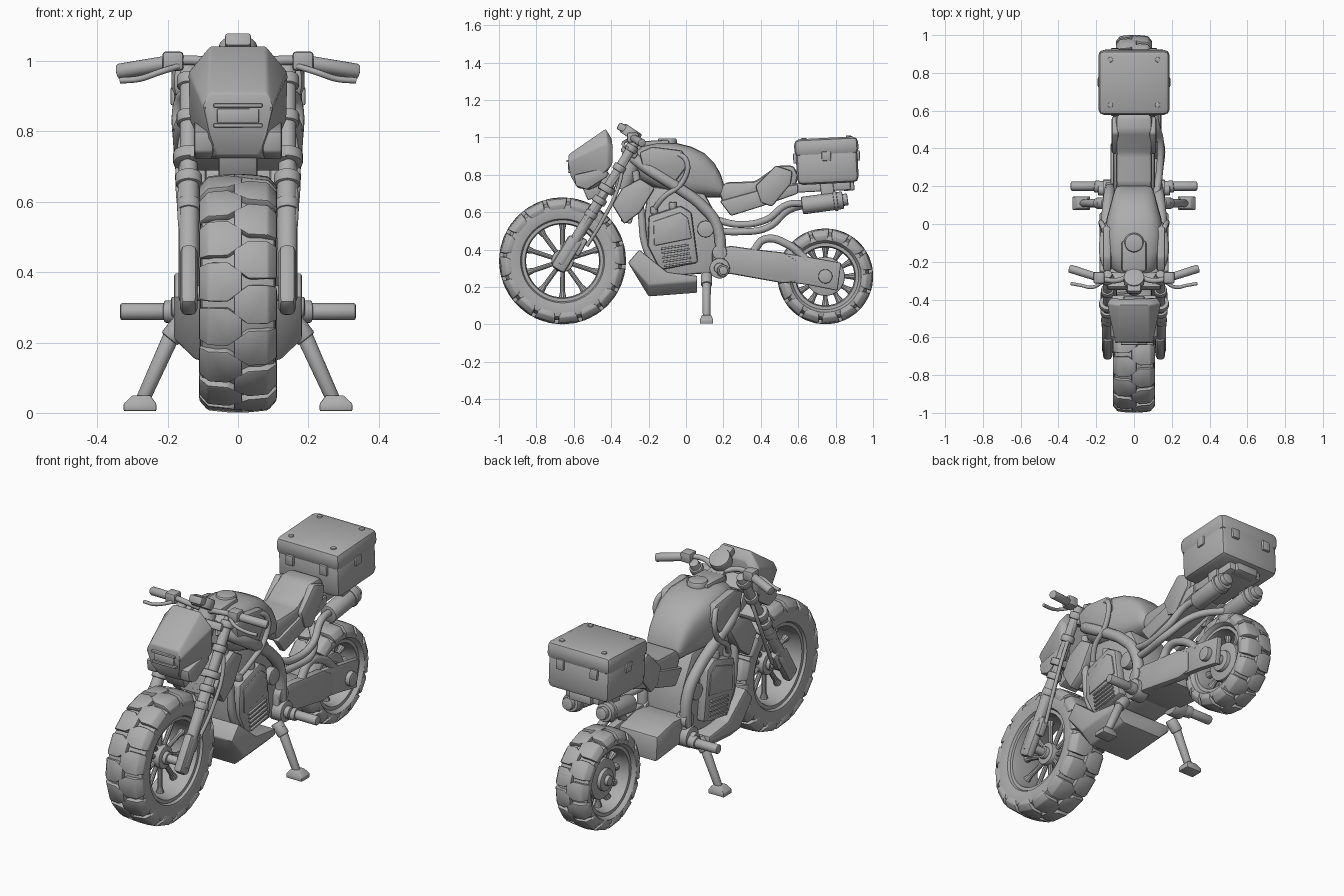
import bpy, bmesh, math
from mathutils import Matrix, Vector

cube = bpy.data.objects.get("Cube")
if cube:
    bpy.data.objects.remove(cube)

grey = bpy.data.materials.new("plain grey")
grey.use_nodes = True
COLOUR = (0.42, 0.42, 0.42, 1)
grey.diffuse_color = COLOUR
next(n for n in grey.node_tree.nodes if n.type == 'BSDF_PRINCIPLED').inputs["Base Color"].default_value = COLOUR
parts = []


def finish(name, bm, bevel=0.0, mirror=False):
    bmesh.ops.recalc_face_normals(bm, faces=bm.faces)
    if bevel:
        sharp = [e for e in bm.edges if len(e.link_faces) == 2 and e.calc_face_angle() > 0.5]
        bmesh.ops.bevel(bm, geom=sharp, offset=bevel, segments=2, profile=0.5, affect='EDGES')
    mesh = bpy.data.meshes.new(name)
    bm.to_mesh(mesh)
    bm.free()
    mesh.materials.append(grey)
    ob = bpy.data.objects.new(name, mesh)
    bpy.context.scene.collection.objects.link(ob)
    if mirror:
        ob.modifiers.new("Mirror", 'MIRROR')
    parts.append(ob)


def add_loft(bm, rings, closed=False):
    vs = [[bm.verts.new(p) for p in ring] for ring in rings]
    n = len(vs[0])
    for a, b in zip(vs, vs[1:] + vs[:1] if closed else vs[1:]):
        for i in range(n):
            j = (i + 1) % n
            bm.faces.new((a[i], a[j], b[j], b[i]))
    if not closed:
        bm.faces.new(vs[0])
        bm.faces.new(vs[-1])


def loft(name, rings, bevel=0.0, mirror=False, closed=False):
    bm = bmesh.new()
    add_loft(bm, rings, closed)
    finish(name, bm, bevel, mirror)


def prism(name, yz, x0, x1, bevel=0.01, mirror=False):
    loft(name, [[(x, y, z) for y, z in yz] for x in (x0, x1)], bevel, mirror)


def box(name, loc, size, tilt=0.0, bevel=0.008, mirror=False):
    bm = bmesh.new()
    m = Matrix.Translation(loc) @ Matrix.Rotation(tilt, 4, 'X') @ Matrix.Diagonal((*size, 1))
    bmesh.ops.create_cube(bm, size=1, matrix=m)
    finish(name, bm, bevel, mirror)


def add_tube(bm, a, b, r, r2=None, n=20):
    a, b = Vector(a), Vector(b)
    d = b - a
    m = Matrix.Translation((a + b) / 2) @ d.to_track_quat('Z', 'Y').to_matrix().to_4x4()
    bmesh.ops.create_cone(bm, cap_ends=True, segments=n, radius1=r, radius2=r if r2 is None else r2,
                          depth=d.length, matrix=m)


def tube(name, a, b, r, r2=None, mirror=False, bevel=0.006):
    bm = bmesh.new()
    add_tube(bm, a, b, r, r2)
    finish(name, bm, bevel, mirror)


SIDES = {"left": 1, "right": -1}


def pipe(name, path, r, sides=("left", "right")):
    for side in sides:
        cu = bpy.data.curves.new(f"{side}_{name}", 'CURVE')
        cu.dimensions, cu.bevel_depth, cu.use_fill_caps = '3D', r, True
        cu.bevel_resolution, cu.resolution_u = 3, 6
        sp = cu.splines.new('BEZIER')
        sp.bezier_points.add(len(path) - 1)
        for bp, (x, y, z) in zip(sp.bezier_points, path):
            bp.co = (SIDES[side] * x, y, z)
            bp.handle_left_type = bp.handle_right_type = 'AUTO'
        cu.materials.append(grey)
        bpy.context.scene.collection.objects.link(bpy.data.objects.new(cu.name, cu))


# Wheels: tyre, staggered tread blocks, rim, hub and spokes
def wheel(name, y, z, R, w, opening, blocks, hub, spokes):
    def at(x, r, a):
        return (x, y + r * math.sin(a), z - r * math.cos(a))

    def revolve(part, prof):
        loft(f"{name}_{part}", [[at(x, r, k * math.tau / 56) for x, r in prof] for k in range(56)], closed=True)
    half = [(w * .72, opening), (w * .9, opening + .01), (w, R - .065), (w * .95, R - .04), (w * .6, R - .022)]
    revolve("tyre", half + [(-x, r) for x, r in reversed(half)])
    lip = [(w * .78, opening + .006), (w * .78, opening - .014), (w * .5, opening - .02)]
    revolve("rim", lip + [(-x, r) for x, r in reversed(lip)])
    bm = bmesh.new()
    pitch = math.tau / blocks
    columns = [(-.012, R, .2), (w * .27, R, .43), (w * .8, R - .006, .43), (w + .004, R - .035, .4), (w, R - .065, .33)]
    for s in (1, -1):
        for k in range(blocks):
            c = (k + s * .25) * pitch
            rings = []
            for x, r, f in columns:
                xi, ri = (x, r - .035) if r > R - .03 else (x - .025, r - .01)
                rings.append([at(s * x, r, c + f * pitch), at(s * x, r, c - f * pitch),
                              at(s * xi, ri, c - f * pitch), at(s * xi, ri, c + f * pitch)])
            add_loft(bm, rings)
    finish(name + "_tread", bm, .006)
    bm = bmesh.new()
    for k in range(spokes):
        a = k * math.tau / spokes
        add_tube(bm, at(0, hub * .8, a), at(0, opening - .05, a), .012, .013, 10)
        add_tube(bm, at(0, opening - .052, a), at(0, opening, a), .013, .024, 10)
    finish(name + "_spokes", bm)
    tube(name + "_hub", (-.035, y, z), (.035, y, z), hub)
    tube(name + "_hub_cap", (-.055, y, z), (.055, y, z), hub * .55)


wheel("front_wheel", -.66, .34, .34, .107, .215, 16, .06, 10)
wheel("rear_wheel", .745, .257, .257, .093, .175, 14, .105, 12)
tube("front_axle", (-.16, -.66, .34), (.16, -.66, .34), .022)
tube("rear_axle", (-.075, .745, .257), (.15, .745, .257), .026)


# Front fork
def fork(t, x=.14):
    return (x, -.66 + .38 * t, .34 + .62 * t)


tube("fork_stanchion", fork(.3), fork(1.04), .025, mirror=True)
tube("fork_lower", fork(-.03), fork(.52), .029, mirror=True)
box("axle_lug", fork(.06), (.05, .085, .2), -.55, .02, True)
for t, r in ((.4, .034), (.52, .038), (.62, .045), (.8, .035), (.97, .034)):
    tube("fork_collar", fork(t - .025), fork(t + .025), r, mirror=True)
for t, name in ((.62, "lower"), (.94, "upper")):
    box(name + "_fork_bridge", fork(t, 0), (.28, .09, .04), -.5)
tube("steering_head", (0, -.34, .72), (0, -.25, .98), .045)
box("brake_caliper", (.135, -.575, .42), (.04, .06, .1), -.5, .012, True)
pipe("brake_hose", [(.15, -.27, .96), (.15, -.36, .8), (.16, -.48, .64), (.158, -.55, .52), (.14, -.565, .42)], .011)
pipe("fork_hose", [(.12, -.33, .92), (.165, -.36, .74), (.16, -.45, .55), (.14, -.53, .42)], .01)


# Headlight cowl with lamp slot
def sym(half):
    return half + [(-x, y, z) for x, y, z in reversed(half)]


loft("headlight_cowl", [
    sym([(.07, -.40, 1.0), (.12, -.39, .95), (.12, -.39, .86), (.07, -.47, .74)]),
    sym([(.08, -.43, 1.045), (.142, -.42, .97), (.138, -.42, .83), (.09, -.52, .72)]),
    sym([(.085, -.625, .91), (.1, -.635, .87), (.08, -.62, .79), (.06, -.58, .73)])], .008)
for y, z in ((-.628, .874), (-.62, .817)):
    box("lamp_slot_frame", (0, y, z), (.14, .024, .012), 0, .004)
box("lamp_slot_lens", (0, -.62, .845), (.12, .02, .04), 0, .004)
prism("cowl_jaw", [(-.6, .8), (-.42, .84), (-.42, .79), (-.53, .72), (-.59, .74)], .07, .125, .008, True)
box("cowl_bracket", (0, -.47, .74), (.11, .16, .1), .4)

# Handlebars, levers and gauge
pipe("handlebar", [(.03, -.28, .98), (.1, -.3, 1.0), (.19, -.285, 1.0), (.3, -.25, .985)], .014)
tube("grip", (.2, -.28, .995), (.342, -.235, .97), .021, .022, True)
box("switch_block", (.185, -.285, 1.0), (.06, .06, .055), 0, .01, True)
pipe("lever", [(.17, -.31, .985), (.22, -.335, .97), (.28, -.325, .95), (.335, -.315, .945)], .009)
tube("gauge", (0, -.31, 1.0), (0, -.28, 1.045), .055)
box("display", (0, -.325, 1.045), (.075, .085, .04), -.45)

# Fuel tank
tank = []
for y, w, lo, hi in ((-.26, .09, .8, .93), (-.23, .125, .76, .955), (-.15, .15, .72, .972), (-.05, .155, .69, .97),
                     (.03, .145, .68, .95), (.1, .125, .68, .915), (.15, .112, .68, .865), (.185, .1, .68, .805),
                     (.205, .085, .69, .74)):
    ring = []
    for k in range(24):
        c, s = math.cos(k * math.tau / 24), math.sin(k * math.tau / 24)
        ring.append((w * math.copysign(abs(c) ** .65, c), y,
                     (lo + hi) / 2 + (hi - lo) / 2 * math.copysign(abs(s) ** .65, s)))
    tank.append(ring)
loft("fuel_tank", tank)
tube("filler_cap", (0, -.1, .96), (0, -.1, .995), .055, .048)
box("tank_spine", (0, -.17, .968), (.13, .16, .03), .05, .01)
prism("tank_panel", [(-.25, .92), (-.18, .95), (-.02, .93), (.01, .85), (-.06, .76), (-.23, .84)], .12, .165, .012, True)

# Frame, shrouds and radiator
pipe("main_frame", [(.08, -.28, .89), (.145, -.2, .83), (.148, -.02, .715), (.14, .08, .64), (.13, .165, .53),
                    (.125, .185, .3)], .03)
pipe("upper_hose", [(.13, -.1, .92), (.17, .0, .88), (.17, -.02, .76), (.16, -.12, .68), (.12, -.18, .6)], .014)
pipe("cradle_tube", [(.1, -.27, .82), (.12, -.24, .6), (.12, -.21, .4), (.12, -.12, .27)], .02)
prism("radiator_shroud", [(-.395, .64), (-.34, .73), (-.245, .78), (-.165, .73), (-.245, .6), (-.33, .535)],
      .09, .15, .012, True)
box("radiator", (0, -.29, .65), (.2, .06, .22), -.3)
for k in range(7):
    box("radiator_fin", (0, -.335 + k * .008, .57 + k * .026), (.18, .02, .009), 0, 0)

# Engine and belly pan
prism("engine_core", [(-.22, .6), (-.2, .74), (.1, .7), (.18, .55), (.19, .28), (-.18, .25), (-.22, .38)], -.11, .11, .015)
prism("engine_cover", [(-.2, .58), (-.03, .635), (.03, .6), (.065, .33), (-.14, .29), (-.205, .42)], .09, .153, .015, True)
prism("cover_plate", [(-.175, .55), (-.03, .6), (.01, .57), (.03, .46), (-.17, .42)], .13, .159, .006, True)
for k in range(5):
    box("vent_slat", (.153, -.06 + k * .004, .415 - k * .023), (.02, .15, .011), .15, .003, True)
for y, z in ((-.17, .61), (-.07, .635)):
    tube("engine_bolt", (.125, y, z - .02), (.125, y, z + .02), .02, mirror=True)
for y, z, r, x in ((.105, .51, .045, .145), (.18, .385, .04, .15), (.18, .3, .055, .165), (.18, .3, .03, .19)):
    tube("pivot_boss", (.09, y, z), (x, y, z), r, mirror=True)
pan = [(-.31, .33), (-.25, .4), (-.1, .28), (.06, .26), (.06, .17), (-.2, .15)]
loft("belly_pan", [[(x, y, z if z > .2 else z + lift) for y, z in pan]
                   for x, lift in ((-.182, .06), (-.12, 0), (.12, 0), (.182, .06))], .008)

# Foot pegs and side stands
tube("foot_peg", (.19, .2, .288), (.335, .2, .288), .024, mirror=True)
tube("peg_mount", (.13, .19, .288), (.21, .2, .288), .032, mirror=True)
tube("stand_pivot", (.15, .11, .265), (.195, .11, .21), .03, mirror=True)
tube("stand_leg", (.175, .11, .25), (.272, .11, .035), .024, .02, True)
loft("stand_foot", [[(x0, y0, z), (x1, y0, z), (x1, y1, z), (x0, y1, z)]
                    for x0, x1, y0, y1, z in ((.232, .325, .075, .145, .005), (.232, .325, .075, .145, .026),
                                              (.25, .3, .085, .135, .05))], .004, True)

# Single-sided swingarm on the left, with a broad body ahead of the wheel
prism("swingarm_beam", [(.14, .4), (.24, .42), (.38, .4), (.52, .385), (.6, .34), (.6, .23), (.52, .22), (.24, .27),
                        (.14, .27)], .1, .145, .012)
prism("swingarm_body", [(.14, .4), (.28, .41), (.42, .38), (.43, .25), (.24, .27), (.14, .28)], -.125, .125, .012)
pipe("swingarm_brace", [(.12, .36, .39), (.12, .42, .455), (.12, .54, .43), (.12, .65, .34)], .022, ["left"])
prism("axle_plate", [(.5, .385), (.66, .36), (.83, .33), (.81, .18), (.66, .21), (.52, .23)], .108, .14, .008)
tube("axle_nut", (.12, .745, .257), (.165, .745, .257), .038)

# Seat and tail
prism("seat", [(.17, .72), (.21, .76), (.37, .765), (.49, .85), (.575, .85), (.6, .8), (.58, .7), (.36, .65), (.2, .64)],
      -.095, .095, .02)
prism("tail_panel", [(.37, .74), (.48, .85), (.57, .82), (.56, .75), (.46, .63), (.4, .65)], .08, .118, .012, True)
prism("seat_side_rail", [(.18, .66), (.4, .72), (.6, .75), (.6, .7), (.4, .63), (.24, .58)], .075, .11, .01, True)
box("tail_rack", (0, .7, .735), (.2, .36, .05), .05)
box("rack_strut", (.1, .755, .72), (.03, .07, .13), .1, .006, True)
box("tail_lamp", (0, .87, .74), (.13, .06, .05), .1)

# Exhausts: both pipes run along the left, the lower one crosses to the right muffler
for k, x in ((0, .1), (1, -.1)):
    pipe("exhaust_pipe", [(.12, .16, .56 - k * .06), (.135, .28, .535 - k * .04), (.14, .43, .56 - k * .045),
                          (.115 - k * .06, .54, .64 - k * .035), (x, .66, .645)], .019, ["left"])
tube("muffler", (.1, .62, .635), (.1, .84, .665), .047, mirror=True)
tube("muffler_tip", (.1, .83, .664), (.1, .865, .669), .032, mirror=True)
tube("muffler_band", (.1, .79, .658), (.1, .81, .661), .053, mirror=True)

# Top case with lid, latches and studs
box("case_body", (0, .755, .845), (.365, .33, .185), .05, .03)
box("case_lid", (0, .75, .95), (.378, .343, .095), .05, .03)
box("case_skirt", (0, .76, .78), (.33, .3, .05), .05, .012)
for y, rise in ((.583, -.008), (.92, .008)):
    box("case_latch", (.1, y, .895 + rise), (.045, .02, .055), .05, .006, True)
box("case_side_latch", (.183, .75, .9), (.018, .05, .05), .05, .006, True)
for y in (.63, .87):
    tube("case_stud", (.125, y, .98), (.125, y, 1.004 + (y - .75) * .05), .014, mirror=True, bevel=.003)

bpy.ops.object.select_all(action='DESELECT')
for ob in parts:
    ob.select_set(True)
bpy.context.view_layer.objects.active = parts[0]
bpy.ops.object.shade_smooth_by_angle(angle=math.radians(35))
